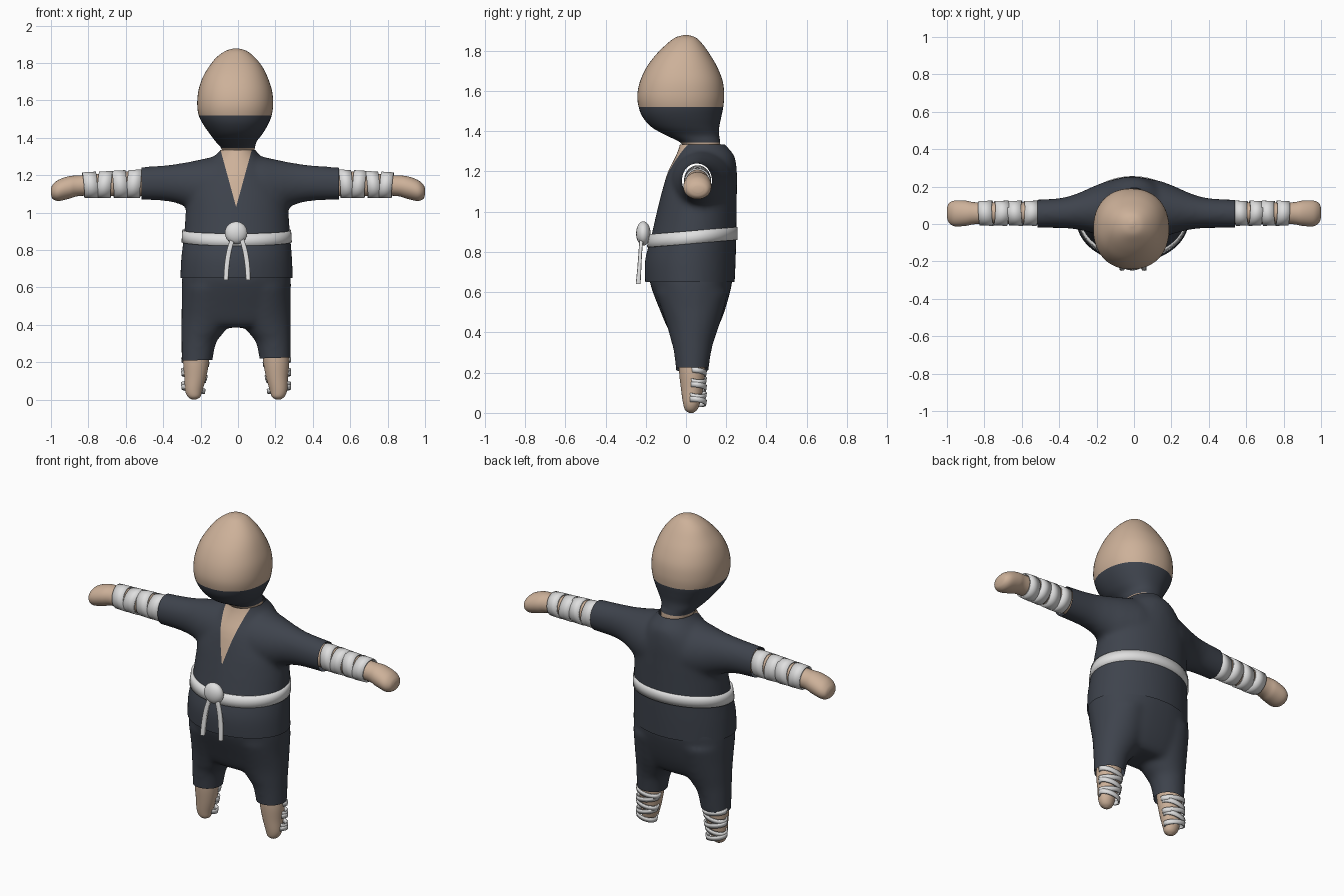
import bpy, bmesh, math
from mathutils import Vector

old = bpy.data.objects.get("Cube")
if old:
    bpy.data.objects.remove(old, do_unlink=True)


def material(name, rgb):
    m = bpy.data.materials.new(name)
    m.use_nodes = True
    m.diffuse_color = (*rgb, 1)
    m.node_tree.nodes["Principled BSDF"].inputs["Base Color"].default_value = (*rgb, 1)
    return m


skin = material("skin", (0.61, 0.44, 0.32))
cloth = material("dark_cloth", (0.048, 0.056, 0.073))
white = material("white_cloth", (0.74, 0.74, 0.74))


def spline(rows, steps):
    """Smooth interpolation through section rows."""
    out = []
    for i in range(len(rows) - 1):
        quad = [rows[max(i - 1, 0)], rows[i], rows[i + 1], rows[min(i + 2, len(rows) - 1)]]
        for k in range(steps):
            u = k / steps
            out.append([0.5 * (2 * b + (c - a) * u + (2 * a - 5 * b + 4 * c - d) * u ** 2
                               + (3 * b - a - 3 * c + d) * u ** 3) for a, b, c, d in zip(*quad)])
    return out + [rows[-1]]


def loft(bm, rows, axis="z", side=1, shift=0, power=2, steps=5, n=40, caps=True, skew=(0, 0)):
    """Sections are (position, min a, max a, min b, max b); a, b are x, y or y, z."""
    rings = []
    for t, a0, a1, b0, b1 in spline(rows, steps):
        ring = []
        for k in range(n):
            c, s = math.cos(math.tau * k / n), math.sin(math.tau * k / n)
            a = (a0 + a1) / 2 + (a1 - a0) / 2 * math.copysign(abs(c) ** (2 / power), c)
            b = (b0 + b1) / 2 + (b1 - b0) / 2 * math.copysign(abs(s) ** (2 / power), s)
            h = t + skew[0] * c + skew[1] * s
            p = (a, b, h) if axis == "z" else (h, a, b)
            ring.append(bm.verts.new((p[0] * side + shift, p[1], p[2])))
        rings.append(ring)
    for lo, hi in zip(rings, rings[1:]):
        for k in range(n):
            bm.faces.new((lo[k], lo[(k + 1) % n], hi[(k + 1) % n], hi[k]))
    if caps:
        bm.faces.new(rings[0])
        bm.faces.new(rings[-1])
    bmesh.ops.recalc_face_normals(bm, faces=bm.faces)


def finish(name, bm, *mats):
    me = bpy.data.meshes.new(name)
    bm.to_mesh(me)
    bm.free()
    for m in mats:
        me.materials.append(m)
    me.polygons.foreach_set("use_smooth", [True] * len(me.polygons))
    me.set_sharp_from_angle(angle=math.radians(50))
    ob = bpy.data.objects.new(name, me)
    bpy.context.collection.objects.link(ob)
    return ob


def blend(bm):
    """Fuse overlapping lofts into one soft skin."""
    ob = finish("blend_helper", bm)
    mod = ob.modifiers.new("fuse", "REMESH")
    mod.mode = "VOXEL"
    mod.voxel_size = 0.014
    mod = ob.modifiers.new("soften", "SMOOTH")
    mod.factor = 0.5
    mod.iterations = 10
    bpy.context.view_layer.update()
    me = bpy.data.meshes.new_from_object(ob.evaluated_get(bpy.context.evaluated_depsgraph_get()))
    bpy.data.objects.remove(ob, do_unlink=True)
    out = bmesh.new()
    out.from_mesh(me)
    bpy.data.meshes.remove(me)
    return out


def cut(bm, co, no, clear=True):
    geom = bm.verts[:] + bm.edges[:] + bm.faces[:]
    bmesh.ops.bisect_plane(bm, geom=geom, dist=1e-5, plane_co=co, plane_no=no, clear_outer=clear)


# Head with the lower face mask
bm = bmesh.new()
loft(bm, [(1.30, -.08, .08, 0, .17), (1.345, -.09, .09, -.03, .17), (1.38, -.12, .10, -.10, .165),
          (1.42, -.15, .13, -.17, .165), (1.47, -.185, .16, -.215, .175),
          (1.52, -.21, .18, -.235, .185), (1.58, -.218, .188, -.242, .19),
          (1.65, -.212, .182, -.228, .182), (1.72, -.19, .16, -.195, .155),
          (1.78, -.155, .13, -.15, .12), (1.83, -.115, .09, -.10, .085),
          (1.865, -.065, .045, -.055, .05), (1.878, -.02, 0, -.012, .012)], power=2.2, n=48)
for f in bm.faces:
    f.material_index = int(1.345 < f.calc_center_median().z < 1.52)
finish("head", bm, skin, cloth)

# Jacket with sleeves, open collar showing the chest
bm = bmesh.new()
loft(bm, [(.60, -.31, .295, -.2, .24), (.75, -.305, .29, -.205, .247), (.87, -.29, .28, -.175, .25),
          (1.0, -.28, .27, -.145, .252), (1.1, -.27, .255, -.12, .253), (1.2, -.22, .2, -.09, .253),
          (1.28, -.15, .14, -.05, .24), (1.34, -.09, .09, -.03, .19), (1.40, -.085, .085, -.02, .17)])
for side in (1, -1):
    loft(bm, [(0, -.08, .24, .98, 1.31), (.12, -.075, .235, .97, 1.30), (.22, -.05, .2, 1.0, 1.28),
              (.3, -.03, .165, 1.04, 1.265), (.4, -.022, .138, 1.063, 1.252),
              (.6, -.022, .128, 1.068, 1.238)], "x", side)
bm = blend(bm)
cut(bm, (.54, 0, 0), (1, 0, 0))
cut(bm, (-.515, 0, 0), (-1, 0, 0))
cut(bm, (0, 0, 1.335), (0, 0, 1))
cut(bm, (0, 0, .65), (0, 0, -1))
tip = Vector((-.01, 0, 1.03))
edges = [Vector((.31, 0, -.085)), Vector((-.31, 0, -.085))]
for no in edges:
    cut(bm, tip, no, False)
for f in bm.faces:
    d = f.calc_center_median() - tip
    f.material_index = int(d.y < .06 and all(d.dot(no) < 0 for no in edges))
finish("jacket", bm, cloth, skin)

# Trousers
bm = bmesh.new()
loft(bm, [(.385, -.15, .13, -.05, .12), (.41, -.28, .26, -.085, .15), (.5, -.3, .28, -.125, .19),
          (.64, -.3, .283, -.178, .228), (.72, -.29, .275, -.18, .23)], power=2.3)
for side, shift in ((1, 0), (-1, -.02)):
    loft(bm, [(.16, -.302, -.143, -.045, .105), (.3, -.303, -.118, -.06, .125),
              (.36, -.303, -.075, -.075, .14), (.45, -.303, -.02, -.1, .17),
              (.6, -.3, 0, -.15, .21)], "z", side, shift)
bm = blend(bm)
cut(bm, (0, 0, .217), (.03, 0, -1))
cut(bm, (0, 0, .7), (0, 0, 1))
finish("trousers", bm, cloth)

for label, side, shift in (("right", 1, 0), ("left", -1, -.02)):
    # Legs with rounded feet
    bm = bmesh.new()
    loft(bm, [(.27, -.29, -.15, -.035, .095), (.2, -.293, -.155, -.034, .095),
              (.12, -.287, -.17, -.025, .085), (.05, -.283, -.19, -.015, .07),
              (.015, -.268, -.202, -.005, .055), (0, -.245, -.225, .015, .035)], "z", side, shift)
    finish(label + "_leg", bm, skin)

    # Crossing strips on the back of each shin
    bm = bmesh.new()
    for i, z in enumerate((.055, .092, .128, .165, .2)):
        tilt = .012 if i % 2 else -.012
        w = .013
        x1 = -.178 + (z - .05) * .15
        loft(bm, [(z - w, -.302, x1, .008, .1), (z + w, -.304, x1 + .004, .004, .104)],
             "z", side, shift, steps=1, caps=False, skew=(tilt, -.005))
    ob = finish(label + "_leg_wraps", bm, white)
    mod = ob.modifiers.new("thickness", "SOLIDIFY")
    mod.thickness = .008

for label, side, start in (("left", 1, .54), ("right", -1, .515)):
    # Forearms with rounded, drooping hands
    bm = bmesh.new()
    loft(bm, [(.45, -.005, .115, 1.09, 1.225), (.6, 0, .115, 1.087, 1.22), (.83, 0, .115, 1.09, 1.2),
              (.9, -.01, .125, 1.075, 1.195), (.96, -.012, .125, 1.062, 1.175),
              (.99, .008, .11, 1.073, 1.15), (1.0, .035, .085, 1.095, 1.13)], "x", side)
    finish(label + "_arm", bm, skin)

    # Forearm bandages with thin wedge gaps
    bm = bmesh.new()
    step = (.83 - start) / 4
    for i in range(4):
        x = start + step * (i + .5)
        w = step * .46
        drop = .004 * i
        lean = .006 if i % 2 else -.006
        loft(bm, [(x - w, -.01, .125, 1.077, 1.231 - drop), (x + w, -.008, .123, 1.079, 1.227 - drop)],
             "x", side, steps=1, caps=False, skew=(lean * .5, lean))
    ob = finish(label + "_arm_wraps", bm, white)
    mod = ob.modifiers.new("thickness", "SOLIDIFY")
    mod.thickness = .008

# Belt, tilted up toward the back
bm = bmesh.new()
loft(bm, [(.842, -.302, .288, -.195, .256), (.906, -.298, .284, -.182, .256)],
     steps=2, n=64, caps=False, skew=(0, .018))
mod = finish("belt", bm, white).modifiers.new("thickness", "SOLIDIFY")
mod.thickness = .018

# Belt knot
bm = bmesh.new()
bmesh.ops.create_uvsphere(bm, u_segments=32, v_segments=16, radius=1)
bmesh.ops.scale(bm, vec=(.06, .036, .06), verts=bm.verts)
bmesh.ops.translate(bm, vec=(-.01, -.212, .892), verts=bm.verts)
finish("belt_knot", bm, white)

# Hanging belt ends
for label, side, shift in (("right", 1, 0), ("left", -1, -.01)):
    bm = bmesh.new()
    loft(bm, [(.88, -.035, -.01, -.23, -.21), (.8, -.06, -.033, -.236, -.218),
              (.72, -.073, -.046, -.242, -.222), (.64, -.077, -.052, -.25, -.226)],
         "z", side, shift, power=4, n=24)
    finish(label + "_belt_end", bm, white)
